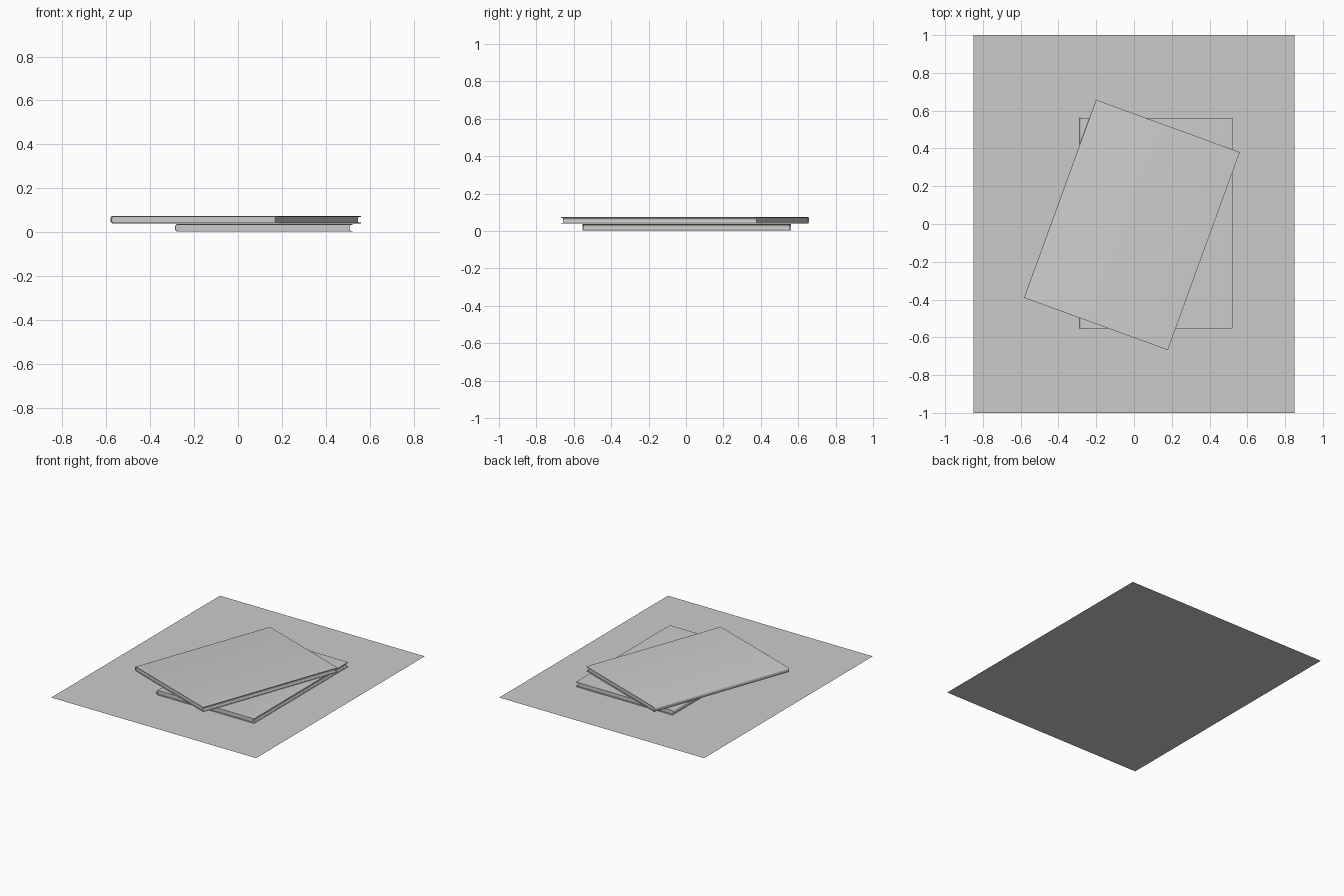
import bpy, bmesh, math

if "Cube" in bpy.data.objects:
    bpy.data.objects.remove(bpy.data.objects["Cube"])

W, D, H = 0.81, 1.115, 0.035     # book width, depth, thickness
BOARD = 0.004                    # cover thickness
SPINE = 0.012                    # depth of the rounded spine
INSET = 0.007                    # page block recess


def extrude_profile(name, pts, depth):
    """Closed xz profile extruded along y, centred."""
    bm = bmesh.new()
    face = bm.faces.new([bm.verts.new((x, -depth / 2, z)) for x, z in pts])
    res = bmesh.ops.extrude_face_region(bm, geom=[face])
    verts = [v for v in res["geom"] if isinstance(v, bmesh.types.BMVert)]
    bmesh.ops.translate(bm, verts=verts, vec=(0, depth, 0))
    bmesh.ops.recalc_face_normals(bm, faces=bm.faces)
    mesh = bpy.data.meshes.new(name)
    bm.to_mesh(mesh)
    bm.free()
    ob = bpy.data.objects.new(name, mesh)
    bpy.context.collection.objects.link(ob)
    bpy.context.view_layer.objects.active = ob
    ob.select_set(True)
    bpy.ops.object.shade_smooth_by_angle(angle=math.radians(35))
    ob.select_set(False)
    return ob


def arc(cx, rx, rz, n=8):
    """Half ellipse bulging to -x, from top to bottom."""
    return [(cx - rx * math.sin(math.pi * i / n),
             H / 2 + rz * math.cos(math.pi * i / n)) for i in range(n + 1)]


def book(name, x, y, z, angle):
    left, right = -W / 2 + SPINE, W / 2
    outer = arc(left, SPINE, H / 2)
    inner = arc(left, SPINE - BOARD, H / 2 - BOARD)
    # Cover: C-shaped shell with a rounded spine
    cover = extrude_profile(name + "_cover",
                            [(right, H)] + outer + [(right, 0), (right, BOARD)]
                            + inner[::-1] + [(right, H - BOARD)], D)
    # Pages: block with rounded back and hollow fore edge
    fore = arc(right - INSET, 0.006, H / 2 - BOARD)
    pages = extrude_profile(name + "_pages", inner + fore[::-1], D - 2 * INSET)
    for ob in (cover, pages):
        ob.location = (x, y, z)
        ob.rotation_euler.z = math.radians(angle)


# Flat sheet under the books
bpy.ops.mesh.primitive_plane_add(size=1)
sheet = bpy.context.object
sheet.name = "ground_sheet"
sheet.scale = (1.7, 2.0, 1)
sheet.select_set(False)

# Two stacked books
book("lower_book", 0.117, 0.003, 0.002, 0)
book("upper_book", -0.011, -0.005, 0.039, -20)
